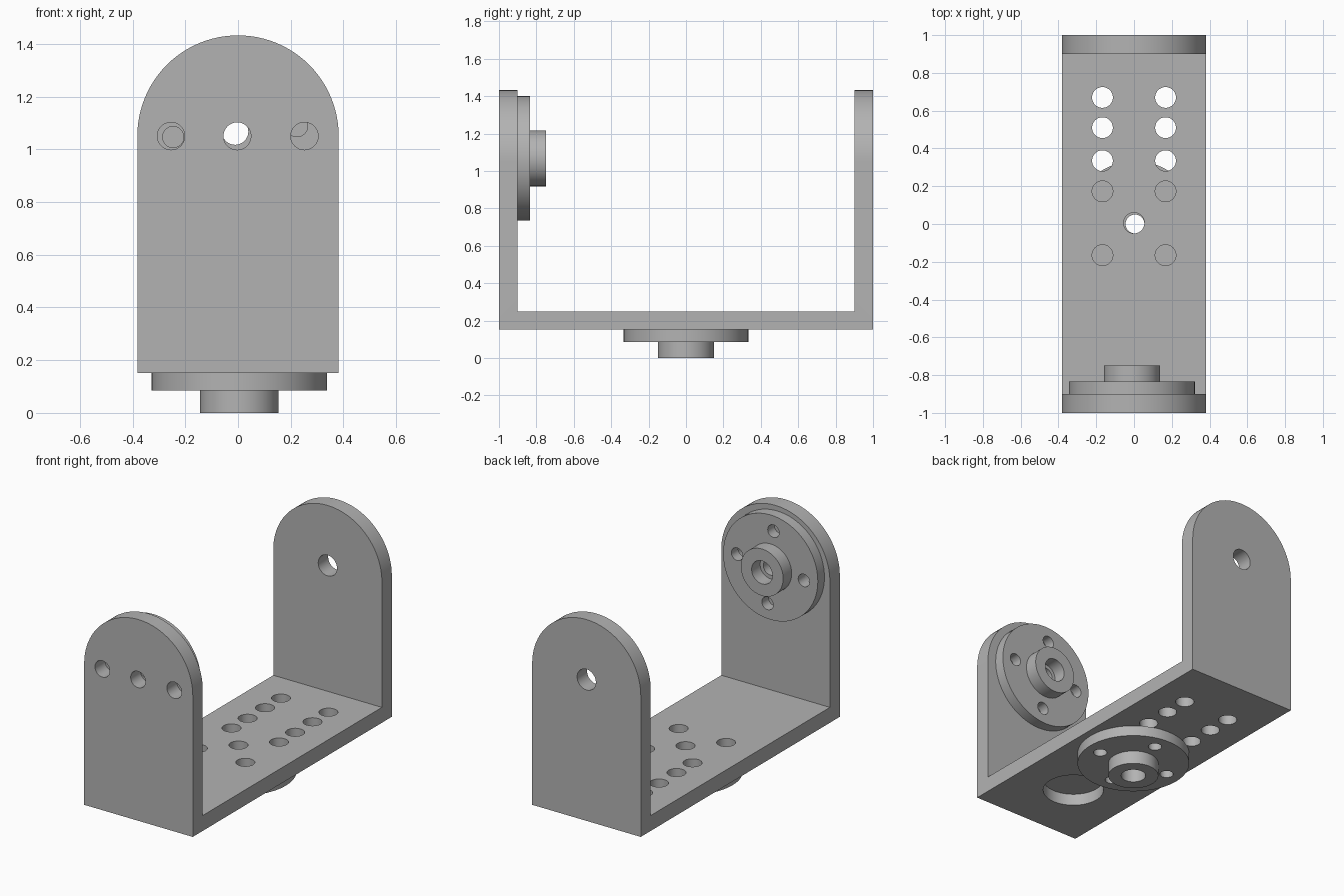
import bpy, bmesh, math
from mathutils import Matrix, Vector

default = bpy.data.objects.get("Cube")
if default:
    bpy.data.objects.remove(default, do_unlink=True)

grey = bpy.data.materials.new("light grey")
grey.use_nodes = True
colour = (0.45, 0.45, 0.45, 1)
grey.diffuse_color = colour
grey.node_tree.nodes["Principled BSDF"].inputs["Base Color"].default_value = colour


def add_object(name, bm):
    bmesh.ops.recalc_face_normals(bm, faces=bm.faces)
    mesh = bpy.data.meshes.new(name)
    bm.to_mesh(mesh)
    bm.free()
    mesh.materials.append(grey)
    obj = bpy.data.objects.new(name, mesh)
    bpy.context.collection.objects.link(obj)
    return obj


def prism(name, points, direction):
    """Extrude a flat outline along a direction."""
    bm = bmesh.new()
    face = bm.faces.new([bm.verts.new(p) for p in points])
    new = bmesh.ops.extrude_face_region(bm, geom=[face])["geom"]
    verts = [v for v in new if isinstance(v, bmesh.types.BMVert)]
    bmesh.ops.translate(bm, verts=verts, vec=direction)
    return add_object(name, bm)


def drills(name, holes):
    """Cutter made of cylinders: (centre, radius, length, axis)."""
    bm = bmesh.new()
    for centre, radius, length, axis in holes:
        turn = Vector((0, 0, 1)).rotation_difference(Vector(axis)).to_matrix().to_4x4()
        bmesh.ops.create_cone(bm, cap_ends=True, segments=48, radius1=radius,
                              radius2=radius, depth=length,
                              matrix=Matrix.Translation(centre) @ turn)
    return add_object(name, bm)


def cut(obj, cutter, operation="DIFFERENCE"):
    """Apply a boolean and discard the cutter."""
    mod = obj.modifiers.new("cut", "BOOLEAN")
    mod.operation = operation
    mod.solver = "EXACT"
    mod.object = cutter
    bpy.context.view_layer.update()
    result = obj.evaluated_get(bpy.context.evaluated_depsgraph_get())
    mesh = bpy.data.meshes.new_from_object(result)
    obj.modifiers.clear()
    obj.data = mesh
    bpy.data.objects.remove(cutter, do_unlink=True)


def smooth(obj):
    obj.data.shade_smooth()
    obj.data.set_sharp_from_angle(angle=math.radians(30))


HALF, BOTTOM, FLOOR, AXLE = 0.382, 0.152, 0.25, 1.05
X, Y, Z = (1, 0, 0), (0, 1, 0), (0, 0, 1)

# U-shaped bracket, trimmed to a round-topped outline
u_shape = [(-1, BOTTOM), (1, BOTTOM), (1, 1.6), (0.9, 1.6),
           (0.9, FLOOR), (-0.9, FLOOR), (-0.9, 1.6), (-1, 1.6)]
bracket = prism("bracket", [(-0.5, y, z) for y, z in u_shape], (1, 0, 0))
arch = [(-HALF, -1.1, 0), (HALF, -1.1, 0)]
for i in range(49):
    a = math.pi * i / 48
    arch.append((HALF * math.cos(a), -1.1, AXLE + HALF * math.sin(a)))
cut(bracket, prism("arch_cutter", arch, (0, 2.2, 0)), "INTERSECT")

# Holes in the floor and the end plates, and the shallow recess underneath
holes = [((x, y, 0.2), 0.055, 0.3, Z)
         for x in (-0.167, 0.167) for y in (-0.165, 0.173, 0.335, 0.51, 0.67)]
holes.append(((0, 0.005, 0.2), 0.055, 0.3, Z))
holes += [((x, -0.95, AXLE), 0.052, 0.3, Y) for x in (-0.254, -0.003, 0.252)]
holes.append(((0, 0.95, AXLE), 0.066, 0.3, Y))
holes.append(((0, -0.563, BOTTOM), 0.18, 0.15, Z))
cut(bracket, drills("hole_cutter", holes))
smooth(bracket)


# Round mounting flange with a hub, a stepped bore and four screw holes
def flange(name, location, tilt, twist):
    profile = [(0.05, 0), (0.333, 0), (0.333, 0.067), (0.149, 0.067),
               (0.149, 0.152), (0.073, 0.152), (0.073, 0.067), (0.05, 0.067)]
    bm = bmesh.new()
    verts = [bm.verts.new((r, 0, z)) for r, z in profile]
    edges = [bm.edges.new((verts[i - 1], verts[i])) for i in range(len(verts))]
    bmesh.ops.spin(bm, geom=verts + edges, cent=(0, 0, 0), axis=Z,
                   angle=math.tau, steps=72, use_merge=True)
    bmesh.ops.remove_doubles(bm, verts=bm.verts, dist=0.0001)
    obj = add_object(name, bm)
    angles = [math.radians(twist + 90 * k) for k in range(4)]
    cut(obj, drills("screw_cutter", [((0.236 * math.cos(a), 0.236 * math.sin(a), 0.03),
                                      0.04, 0.3, Z) for a in angles]))
    smooth(obj)
    obj.data.transform(Matrix.Translation(location)
                       @ Matrix.Rotation(math.radians(tilt), 4, "X"))


flange("bottom_flange", (0.005, 0, BOTTOM), 180, 7)
flange("front_flange", (-0.011, -0.9, 1.067), -90, -5)
